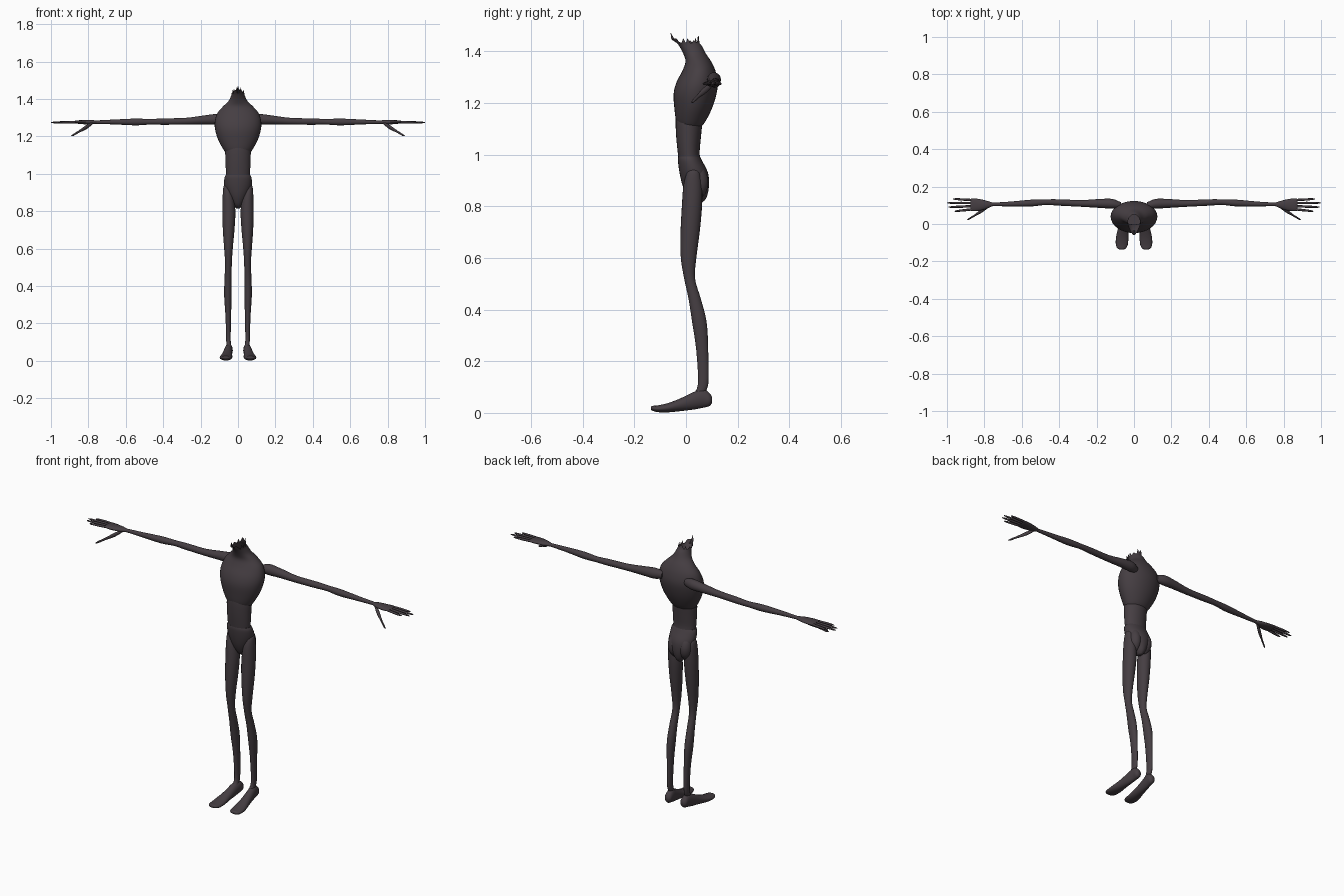
import bpy, bmesh, math
from mathutils import Vector

skin = bpy.data.materials.new("dark plum grey")
skin.diffuse_color = (0.06, 0.048, 0.055, 1)


def smooth_rings(rings, sub):
    """Catmull-Rom interpolation between the given sections."""
    out = []
    for i in range(len(rings) - 1):
        a, b, c, d = (rings[max(0, min(len(rings) - 1, i + k))] for k in (-1, 0, 1, 2))
        for s in range(sub):
            t = s / sub
            out.append([0.5 * (2 * q + (r - p) * t + (2 * p - 5 * q + 4 * r - u) * t * t
                               + (3 * q - p - 3 * r + u) * t ** 3)
                        for p, q, r, u in zip(a, b, c, d)])
    out.append(list(rings[-1]))
    return out


def loft(name, rings, axis="z", side=1, n=20, sub=4, cap=True, edge=None):
    """Skin elliptic sections (x, y, z, r1, r2) lying across an axis."""
    axes = {"x": ((0, 1, 0), (0, 0, 1)), "y": ((1, 0, 0), (0, 0, 1)), "z": ((1, 0, 0), (0, 1, 0))}
    u, v = (Vector(a) for a in axes[axis])
    bm = bmesh.new()
    loops = []
    for x, y, z, r1, r2 in smooth_rings(rings, sub):
        loop = []
        for k in range(n):
            a = 2 * math.pi * k / n
            p = Vector((x, y, z)) + u * max(r1, 0.001) * math.cos(a) + v * max(r2, 0.001) * math.sin(a)
            p.x *= side
            loop.append(bm.verts.new(p))
        loops.append(loop)
    if edge:
        for k, vert in enumerate(loops[-1]):
            vert.co += Vector(edge(k, n))
    for a, b in zip(loops, loops[1:]):
        for k in range(n):
            bm.faces.new((a[k], a[(k + 1) % n], b[(k + 1) % n], b[k]))
    bm.faces.new(loops[0])
    if cap:
        bm.faces.new(loops[-1])
    bmesh.ops.recalc_face_normals(bm, faces=bm.faces)
    me = bpy.data.meshes.new(name)
    bm.to_mesh(me)
    bm.free()
    me.materials.append(skin)
    ob = bpy.data.objects.new(name, me)
    bpy.context.collection.objects.link(ob)
    bpy.ops.object.select_all(action="DESELECT")
    ob.select_set(True)
    bpy.context.view_layer.objects.active = ob
    bpy.ops.object.shade_smooth_by_angle(angle=math.radians(50))
    return ob


# Torn neck rim: spikes in front and behind
def torn(k, n):
    a = 2 * math.pi * k / n
    front, back = max(0, -math.sin(a)) ** 6, max(0, math.sin(a)) ** 6
    jag = 0.016 * (k % 3 == 0) - 0.008 * (k % 2)
    return (0, -0.022 * front, jag + 0.022 * front + 0.02 * back)


# Chest and sloping shoulders, running up into the neck
loft("chest", [(0, 0.015, 1.10, 0.055, 0.035), (0, 0.018, 1.125, 0.075, 0.055),
               (0, 0.028, 1.18, 0.105, 0.073), (0, 0.035, 1.235, 0.122, 0.083),
               (0, 0.043, 1.28, 0.124, 0.080), (0, 0.050, 1.325, 0.110, 0.064),
               (0, 0.048, 1.36, 0.080, 0.050), (0, 0.034, 1.39, 0.050, 0.044),
               (0, 0.018, 1.42, 0.036, 0.044), (0, 0.006, 1.435, 0.033, 0.044)],
     n=32, cap=False, edge=torn)

# Waist
loft("waist", [(0, 0.02, 0.95, 0.062, 0.045), (0, 0.011, 1.0, 0.064, 0.042),
               (0, 0.010, 1.07, 0.067, 0.048), (0, 0.012, 1.14, 0.066, 0.052),
               (0, 0.012, 1.20, 0.040, 0.045)], n=28)

# Pelvis narrowing to the crotch
loft("pelvis", [(0, 0.048, 0.815, 0.010, 0.016), (0, 0.044, 0.835, 0.028, 0.036),
                (0, 0.038, 0.88, 0.053, 0.051), (0, 0.030, 0.93, 0.072, 0.055),
                (0, 0.016, 0.975, 0.073, 0.047), (0, 0.012, 0.993, 0.066, 0.042)], n=28)

for side, word in ((1, "left"), (-1, "right")):
    # Buttock
    loft(word + "_buttock", [(0.03, 0.05, 0.83, 0.006, 0.008), (0.034, 0.05, 0.86, 0.028, 0.030),
                             (0.036, 0.05, 0.90, 0.032, 0.036), (0.034, 0.045, 0.94, 0.026, 0.028),
                             (0.03, 0.04, 0.965, 0.006, 0.008)], side=side)
    # Leg
    loft(word + "_leg", [(0.048, 0.094 - 0.05, 0.07, 0.014, 0.020), (0.051, 0.066, 0.11, 0.012, 0.020),
                         (0.052, 0.063, 0.24, 0.015, 0.023), (0.054, 0.052, 0.35, 0.020, 0.028),
                         (0.053, 0.034, 0.44, 0.019, 0.024), (0.051, 0.014, 0.52, 0.018, 0.021),
                         (0.051, 0.010, 0.60, 0.023, 0.030), (0.050, 0.016, 0.70, 0.031, 0.037),
                         (0.049, 0.023, 0.80, 0.035, 0.039), (0.053, 0.026, 0.88, 0.029, 0.036),
                         (0.060, 0.028, 0.93, 0.018, 0.024), (0.062, 0.028, 0.945, 0.006, 0.008)],
         side=side)
    # Foot
    loft(word + "_foot", [(0.048, 0.101, 0.05, 0.010, 0.012), (0.048, 0.090, 0.052, 0.019, 0.026),
                          (0.049, 0.066, 0.056, 0.021, 0.036), (0.053, 0.03, 0.047, 0.023, 0.034),
                          (0.058, -0.02, 0.032, 0.027, 0.025), (0.063, -0.07, 0.020, 0.033, 0.018),
                          (0.065, -0.11, 0.016, 0.032, 0.013), (0.066, -0.131, 0.018, 0.022, 0.009),
                          (0.066, -0.136, 0.018, 0.010, 0.004)], axis="y", side=side)
    # Arm
    loft(word + "_arm", [(0.07, 0.10, 1.29, 0.016, 0.018), (0.115, 0.108, 1.291, 0.026, 0.028),
                         (0.18, 0.110, 1.288, 0.024, 0.024), (0.28, 0.110, 1.281, 0.018, 0.018),
                         (0.40, 0.115, 1.279, 0.017, 0.017), (0.47, 0.117, 1.278, 0.015, 0.015),
                         (0.55, 0.112, 1.277, 0.018, 0.018), (0.66, 0.107, 1.277, 0.013, 0.013),
                         (0.765, 0.105, 1.276, 0.009, 0.009), (0.79, 0.105, 1.276, 0.012, 0.009)],
         axis="x", side=side, n=16)
    # Palm
    loft(word + "_palm", [(0.755, 0.105, 1.276, 0.009, 0.008), (0.79, 0.103, 1.276, 0.022, 0.012),
                          (0.83, 0.102, 1.276, 0.032, 0.011), (0.865, 0.103, 1.277, 0.034, 0.008),
                          (0.875, 0.103, 1.277, 0.028, 0.004)], axis="x", side=side, n=16)
    # Fingers: base y, tip y, tip x
    for i, (y0, y1, tip) in enumerate(((0.080, 0.068, 0.96), (0.096, 0.090, 0.993),
                                       (0.112, 0.113, 1.0), (0.127, 0.134, 0.968))):
        x0 = 0.85
        loft(f"{word}_finger_{i + 1}",
             [(x0 + (tip - x0) * t, y0 + (y1 - y0) * t, 1.277 - 0.003 * t, r, r)
              for t, r in ((0, 0.006), (0.5, 0.0065), (0.9, 0.0045), (1, 0.001))],
             axis="x", side=side, n=8, sub=2)
    # Thumb angled down and forward
    loft(word + "_thumb", [(0.775, 0.098, 1.272, 0.008, 0.006), (0.81, 0.074, 1.25, 0.011, 0.012),
                           (0.85, 0.047, 1.226, 0.006, 0.007), (0.88, 0.029, 1.208, 0.005, 0.006),
                           (0.893, 0.021, 1.202, 0.001, 0.001)], axis="x", side=side, n=10, sub=3)
